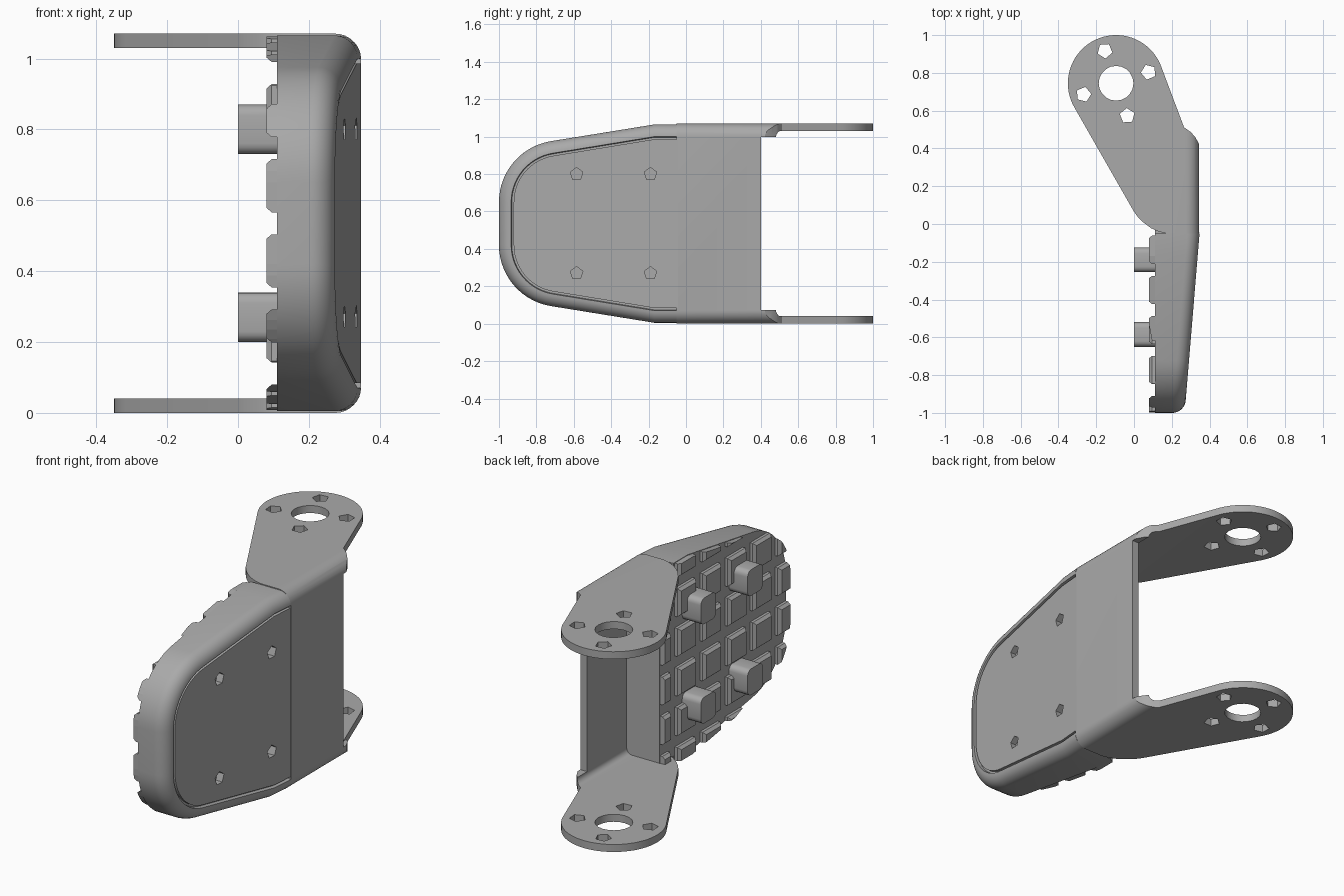
import bpy, bmesh
from math import sin, cos, pi, radians
from mathutils import Matrix

if "Cube" in bpy.data.objects:
    bpy.data.objects.remove(bpy.data.objects["Cube"])

grey = bpy.data.materials.new("plain grey")
grey.use_nodes = True
grey.diffuse_color = (0.4, 0.4, 0.4, 1)
grey.node_tree.nodes["Principled BSDF"].inputs["Base Color"].default_value = (0.4, 0.4, 0.4, 1)

MID = 0.535       # half height
SHEET = 0.04      # sheet metal thickness
TOP = 2 * MID
HEEL = -0.05      # where the bracket meets the pad
BACK = 0.11       # pad face that carries the treads


def loft(bm, rings):
    """Join equal closed rings of 3D points and cap both ends."""
    rows = [[bm.verts.new(p) for p in ring] for ring in rings]
    n = len(rows[0])
    for a, b in zip(rows, rows[1:]):
        for i in range(n):
            j = (i + 1) % n
            bm.faces.new((a[i], a[j], b[j], b[i]))
    bm.faces.new(rows[0])
    bm.faces.new(rows[-1])


def prism(bm, pts, axis, lo, hi):
    def place(p, h):
        q = list(p)
        q.insert(axis, h)
        return q
    loft(bm, [[place(p, h) for p in pts] for h in (lo, hi)])


def box(bm, x, y, z):
    prism(bm, [(x[0], y[0]), (x[1], y[0]), (x[1], y[1]), (x[0], y[1])], 2, *z)


def arc(cx, cy, r, start, end, n):
    return [(cx + r * cos(radians(start + (end - start) * i / n)),
             cy + r * sin(radians(start + (end - start) * i / n))) for i in range(n + 1)]


def ngon(cx, cy, r, n, turn=90):
    return arc(cx, cy, r, turn, turn + 360, n)[:-1]


def make(name, bm):
    bmesh.ops.recalc_face_normals(bm, faces=bm.faces)
    mesh = bpy.data.meshes.new(name)
    bm.to_mesh(mesh)
    bm.free()
    mesh.materials.append(grey)
    ob = bpy.data.objects.new(name, mesh)
    bpy.context.collection.objects.link(ob)
    return ob


def cut(ob, *steps):
    """Apply (operation, cutter) booleans in turn."""
    for op, cutter in steps:
        mod = ob.modifiers.new("cut", "BOOLEAN")
        mod.operation, mod.solver, mod.object = op, "EXACT", cutter
        cutter.hide_render = True
    graph = bpy.context.evaluated_depsgraph_get()
    mesh = bpy.data.meshes.new_from_object(ob.evaluated_get(graph))
    ob.modifiers.clear()
    ob.data = mesh


def smooth(ob, angle=28):
    ob.data.shade_smooth()
    ob.data.set_sharp_from_angle(angle=radians(angle))


def pad_outline(d=0.0, start=HEEL):
    """Tapered, round-ended pad outline in (y, z), inset by d."""
    upper = [(start, MID - 0.005 - d), (-0.17, MID - 0.005 - d)]
    upper += arc(-0.67, 0.115, 0.33 - d, 99.5, 180, 14)
    return [(y, MID + z) for y, z in upper] + [(y, MID - z) for y, z in reversed(upper)]


def face_x(y):
    """Sloping outer face of the pad."""
    return 0.347 - 0.083 * (HEEL - y)


def pad_ring(d, drop, start=HEEL):
    return [(face_x(y) - drop, y, z) for y, z in pad_outline(d, start)]


# Cutters: screw holes and pockets through the pad
bm = bmesh.new()
pk = bmesh.new()
for y in (-0.585, -0.19):
    for z in (MID - 0.265, MID + 0.265):
        prism(bm, ngon(y, z, 0.035, 5), 0, 0, 0.5)
        corners = []
        for k, (sy, sz) in enumerate(((1, 1), (-1, 1), (-1, -1), (1, -1))):
            corners += arc(y + sy * 0.035, z + sz * 0.04, 0.03, 90 * k, 90 * k + 90, 4)
        prism(pk, corners, 0, 0, 0.265)
holes = make("hole_cutter", bm)
pockets = make("pocket_cutter", pk)

# U bracket: folded sheet, trimmed to the arm outline
bm = bmesh.new()
half = [(-0.5, MID)] + [(x, z - MID) for x, z in reversed(arc(0.275, TOP - 0.07, 0.07, 0, 90, 8))]
inner = [(x, z - MID) for x, z in arc(0.275, TOP - 0.07, 0.03, 0, 90, 6)] + [(-0.5, MID - SHEET)]
section = half + [(x, -z) for x, z in reversed(half)]
section += [(x, -z) for x, z in reversed(inner)] + inner
prism(bm, [(x, z + MID) for x, z in section], 1, HEEL, 1.1)
bracket = make("u_bracket", bm)

bm = bmesh.new()
hub = (-0.095, 0.745)
outline = arc(*hub, 0.255, 18, 210, 40)
outline += [(0, 0.065), (0.02, 0.038), (0.05, 0.008), (0.09, -0.022), (0.13, -0.04), (0.17, HEEL),
            (0.36, HEEL), (0.36, 0.4), (0.343, 0.425), (0.325, 0.46), (0.3, 0.487), (0.265, 0.512)]
prism(bm, outline, 2, -0.1, 1.2)
arm_trim = make("arm_trim", bm)

bm = bmesh.new()
box(bm, (0.2, 0.5), (0.4, 0.8), (0.072, TOP - 0.072))
prism(bm, ngon(*hub, 0.092, 20), 2, -0.1, 1.2)
for k in range(4):
    a = radians(19 + 90 * k)
    prism(bm, ngon(hub[0] + 0.182 * cos(a), hub[1] + 0.182 * sin(a), 0.041, 5, 40 + 90 * k), 2, -0.1, 1.2)
arm_holes = make("arm_hole_cutter", bm)
cut(bracket, ("INTERSECT", arm_trim), ("DIFFERENCE", arm_holes))

# Pad: rounded rim with a shallow seat for the face plate
R = 0.065
bm = bmesh.new()
rings = [[(BACK, y, z) for y, z in pad_outline()]]
rings += [pad_ring(R * (1 - cos(t * pi / 16)), R * (1 - sin(t * pi / 16))) for t in range(9)]
rings.append(pad_ring(R + 0.004, 0.018))
loft(bm, rings)
pad = make("pad", bm)
cut(pad, ("DIFFERENCE", holes), ("DIFFERENCE", pockets))

# Face plate set into the pad, continuing the bracket web
bm = bmesh.new()
loft(bm, [pad_ring(R + 0.014, 0.035, HEEL + 0.008), pad_ring(R + 0.014, 0.002, HEEL + 0.008)])
plate = make("face_plate", bm)
cut(plate, ("DIFFERENCE", holes))

# Heel block of the pad, between the arms
bm = bmesh.new()
box(bm, (BACK, 0.31), (HEEL - 0.002, 0.065), (SHEET - 0.005, TOP - SHEET + 0.005))
heel = make("pad_heel", bm)

# Treads: grid of chamfered blocks trimmed to the pad outline
bm = bmesh.new()
for i in range(6):
    for j in range(6):
        y, z = 0.075 - 0.212 * i, MID + 0.212 * (j - 2.5)
        loft(bm, [[(x, y + sy * s, z + sz * s) for sy, sz in ((1, 1), (-1, 1), (-1, -1), (1, -1))]
                  for x, s in ((0.13, 0.075), (0.095, 0.075), (0.08, 0.062))])
treads = make("treads", bm)
bm = bmesh.new()
prism(bm, pad_outline(0.003, 0.063), 0, 0, 0.3)
tread_trim = make("tread_trim", bm)
cut(treads, ("INTERSECT", tread_trim), ("DIFFERENCE", pockets))

for ob in (bracket, pad, plate):
    smooth(ob)
for helper in (holes, pockets, arm_trim, arm_holes, tread_trim):
    bpy.data.objects.remove(helper)
